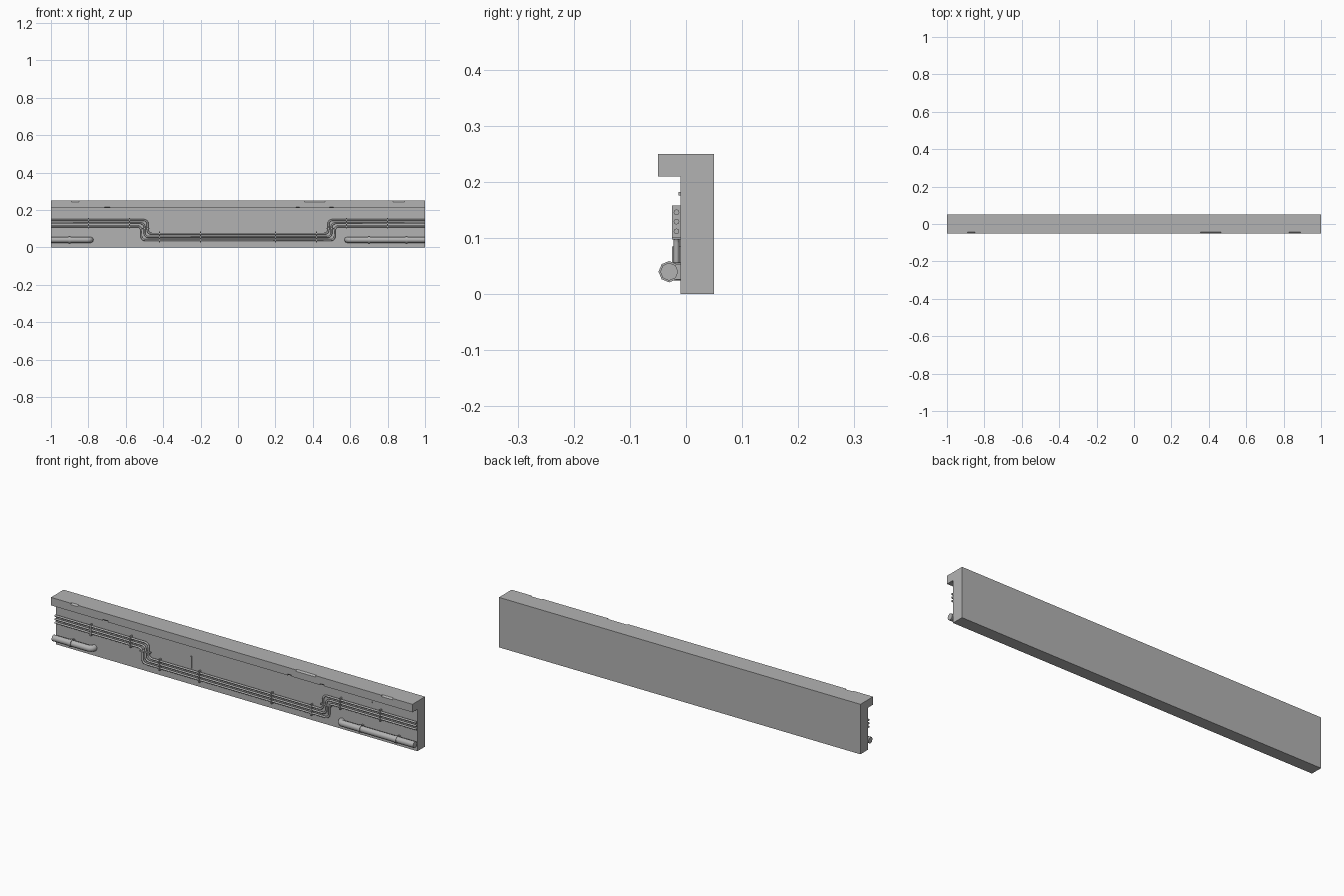
import bpy, math
from mathutils import Vector

if "Cube" in bpy.data.objects:
    bpy.data.objects.remove(bpy.data.objects["Cube"])


def material(name, value):
    m = bpy.data.materials.new(name)
    m.use_nodes = True
    colour = (value, value, value, 1)
    m.diffuse_color = colour
    m.node_tree.nodes["Principled BSDF"].inputs["Base Color"].default_value = colour
    return m


GREY = material("plain grey", 0.45)


def box(name, low, high, turn=(0, 0, 0)):
    low, high = Vector(low), Vector(high)
    bpy.ops.mesh.primitive_cube_add(size=1, location=(low + high) / 2, rotation=turn)
    ob = bpy.context.object
    ob.name = name
    ob.scale = high - low
    ob.data.materials.append(GREY)
    return ob


def rounded(points, radius, steps=4):
    """Replace each inner corner of a path by a short arc."""
    pts = [Vector(p) for p in points]
    out = [pts[0]]
    for a, b, c in zip(pts, pts[1:], pts[2:]):
        start = b + (a - b).normalized() * radius
        end = b + (c - b).normalized() * radius
        centre = start + end - b
        for i in range(steps + 1):
            t = math.pi / 2 * i / steps
            out.append(centre + (start - centre) * math.cos(t) + (end - centre) * math.sin(t))
    return out + [pts[-1]]


def pipe(name, points, radius, resolution=2):
    curve = bpy.data.curves.new(name, "CURVE")
    curve.dimensions = "3D"
    curve.bevel_depth = radius
    curve.bevel_resolution = resolution
    curve.use_fill_caps = True
    spline = curve.splines.new("POLY")
    spline.points.add(len(points) - 1)
    for sp, p in zip(spline.points, points):
        sp.co = (*p, 1)
    ob = bpy.data.objects.new(name, curve)
    bpy.context.collection.objects.link(ob)
    curve.materials.append(GREY)
    bpy.ops.object.select_all(action="DESELECT")
    ob.select_set(True)
    bpy.context.view_layer.objects.active = ob
    bpy.ops.object.convert(target="MESH")
    bpy.ops.object.shade_smooth_by_angle(angle=math.radians(50))
    return bpy.context.object


# Wall with overhanging ledge, extruded from an L-shaped profile
profile = [(0.05, 0), (0.05, 0.25), (-0.05, 0.25), (-0.05, 0.21), (-0.01, 0.21), (-0.01, 0)]
n = len(profile)
verts = [(x, y, z) for x in (-1, 1) for y, z in profile]
faces = [tuple(range(n)), tuple(reversed(range(n, 2 * n)))]
faces += [(i, i + n, (i + 1) % n + n, (i + 1) % n) for i in range(n)]
mesh = bpy.data.meshes.new("wall")
mesh.from_pydata(verts, [], faces)
mesh.materials.append(GREY)
wall = bpy.data.objects.new("wall", mesh)
bpy.context.collection.objects.link(wall)
bpy.context.view_layer.objects.active = wall
bpy.ops.object.mode_set(mode="EDIT")
bpy.ops.mesh.select_all(action="SELECT")
bpy.ops.mesh.normals_make_consistent(inside=False)
bpy.ops.object.mode_set(mode="OBJECT")

# Small chips along the ledge edges
for x, width, z in [(-0.87, 0.04, 0.25), (0.41, 0.11, 0.25), (0.86, 0.06, 0.25),
                    (-0.7, 0.03, 0.21), (0.32, 0.02, 0.21), (0.5, 0.02, 0.21)]:
    cutter = box("chip_cutter", (x - width / 2, -0.055, z - 0.005),
                 (x + width / 2, -0.045, z + 0.005), (math.pi / 4, 0, 0))
    cutter.hide_render = True
    mod = wall.modifiers.new("chip", "BOOLEAN")
    mod.operation = "DIFFERENCE"
    mod.object = cutter
    bpy.context.view_layer.objects.active = wall
    bpy.ops.object.modifier_apply(modifier=mod.name)
    bpy.data.objects.remove(cutter)

# Three nested thin pipes that step down in the middle
PIPE_Y = -0.017
for i, label in enumerate(("upper", "middle", "lower")):
    drop = 0.017 * i
    x, high, low = 0.483 + drop, 0.146 - drop, 0.073 - drop
    path = [(-1, PIPE_Y, high), (-x, PIPE_Y, high), (-x, PIPE_Y, low),
            (x, PIPE_Y, low), (x, PIPE_Y, high), (1, PIPE_Y, high)]
    pipe(label + "_thin_pipe", rounded(path, 0.02), 0.005)

# Clips that hold the thin pipes
for side in (-1, 1):
    for x, z in [(0.8, 0.129), (0.58, 0.129), (0.42, 0.056), (0.2, 0.056)]:
        box("pipe_clip", (side * x - 0.003, -0.025, z - 0.029),
            (side * x + 0.003, -0.009, z + 0.029))
    box("bend_clip", (side * 0.5 - 0.028, -0.025, 0.097),
        (side * 0.5 + 0.028, -0.009, 0.103))

# Thick pipes with elbows into the wall, and their collars
for label, outer, inner, collars in [("right", -1, -0.772, [-0.9]),
                                     ("left", 1, 0.568, [0.7, 0.9])]:
    sign = 1 if outer > 0 else -1
    path = [(outer, -0.03, 0.04), (inner + sign * 0.016, -0.03, 0.04),
            (inner + sign * 0.016, 0, 0.04)]
    pipe(label + "_thick_pipe", rounded(path, 0.018), 0.016)
    for x in collars:
        pipe("pipe_collar", [Vector((x - 0.005, -0.03, 0.04)),
                             Vector((x + 0.005, -0.03, 0.04))], 0.019)
        box("collar_bracket", (x - 0.005, -0.03, 0.026), (x + 0.005, -0.009, 0.054))

# Thin upright rod and a small stud on the wall
box("upright_rod", (-0.253, -0.015, 0.08), (-0.248, -0.009, 0.142))
box("wall_stud", (0.746, -0.013, 0.176), (0.752, -0.009, 0.182))
